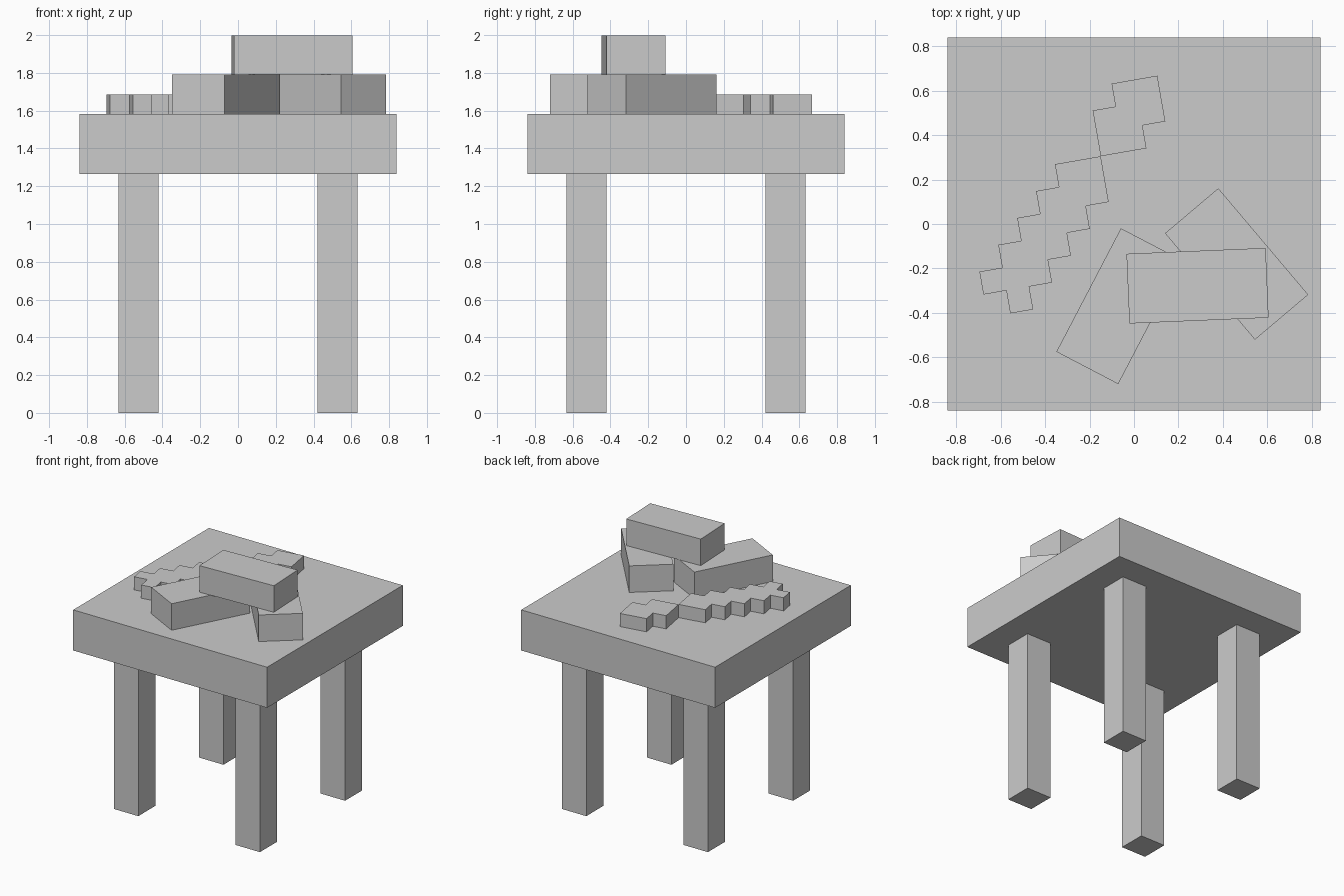
import bpy, bmesh
from math import radians
from mathutils import Matrix

cube = bpy.data.objects.get("Cube")
if cube:
    bpy.data.objects.remove(cube, do_unlink=True)

# Single flat grey
grey = bpy.data.materials.new("plain_grey")
grey.use_nodes = True
colour = (0.6, 0.6, 0.6, 1)
grey.diffuse_color = colour
grey.node_tree.nodes["Principled BSDF"].inputs["Base Color"].default_value = colour


def finish(name, bm):
    bmesh.ops.recalc_face_normals(bm, faces=bm.faces)
    mesh = bpy.data.meshes.new(name)
    bm.to_mesh(mesh)
    bm.free()
    mesh.materials.append(grey)
    obj = bpy.data.objects.new(name, mesh)
    bpy.context.collection.objects.link(obj)
    return obj


def box(name, centre, size, angle=0):
    bm = bmesh.new()
    bmesh.ops.create_cube(bm, size=1)
    bmesh.ops.scale(bm, vec=size, verts=bm.verts)
    obj = finish(name, bm)
    obj.location = centre
    obj.rotation_euler.z = radians(angle)
    return obj


def slab(name, outline, unit, height, origin, angle):
    """Extrude a grid outline upward, then turn and place it."""
    bm = bmesh.new()
    face = bm.faces.new([bm.verts.new((x * unit, y * unit, 0)) for x, y in outline])
    top = bmesh.ops.extrude_face_region(bm, geom=[face])["geom"]
    bmesh.ops.translate(bm, vec=(0, 0, height),
                        verts=[v for v in top if isinstance(v, bmesh.types.BMVert)])
    obj = finish(name, bm)
    obj.matrix_world = Matrix.Translation(origin) @ Matrix.Rotation(radians(angle), 4, "Z")
    return obj


# Table
UNDER, TOP = 1.265, 1.583
box("table_top", (0, 0, (UNDER + TOP) / 2), (1.68, 1.68, TOP - UNDER))
for side, sx in (("left", 1), ("right", -1)):
    for end, sy in (("front", -1), ("back", 1)):
        box(f"{end}_{side}_leg", (sx * 0.527, sy * 0.527, UNDER / 2), (0.212, 0.212, UNDER))

# Stack of three bars
bar = (0.627, 0.314, 0.208)
low, high = TOP + bar[2] / 2, TOP + bar[2] * 1.5
box("lower_bar_right", (-0.065, -0.37, low), bar, 62.4)
box("lower_bar_left", (0.462, -0.18, low), bar, -49.8)
box("upper_bar", (0.286, -0.278, high), bar, 2.4)

# Stepped tool: handle and blade meet at one corner
handle = [(0, 0), (2, 0), (2, 1), (3, 1), (3, 3), (1, 3), (1, 2), (0, 2)]
blade = [(0, 0), (-2, 0)]
for i in range(2, 6):
    blade += [(-i, 1 - i), (-i - 1, 1 - i)]
blade += [(-6, -5), (-5, -5), (-5, -6), (-4, -6)]
for i in range(4, 0, -1):
    blade += [(-i, -i - 1), (1 - i, -i - 1)]
for name, outline in (("tool_handle", handle), ("tool_blade", blade)):
    slab(name, outline, 0.1045, 0.103, (-0.15, 0.305, TOP), 9.9)
